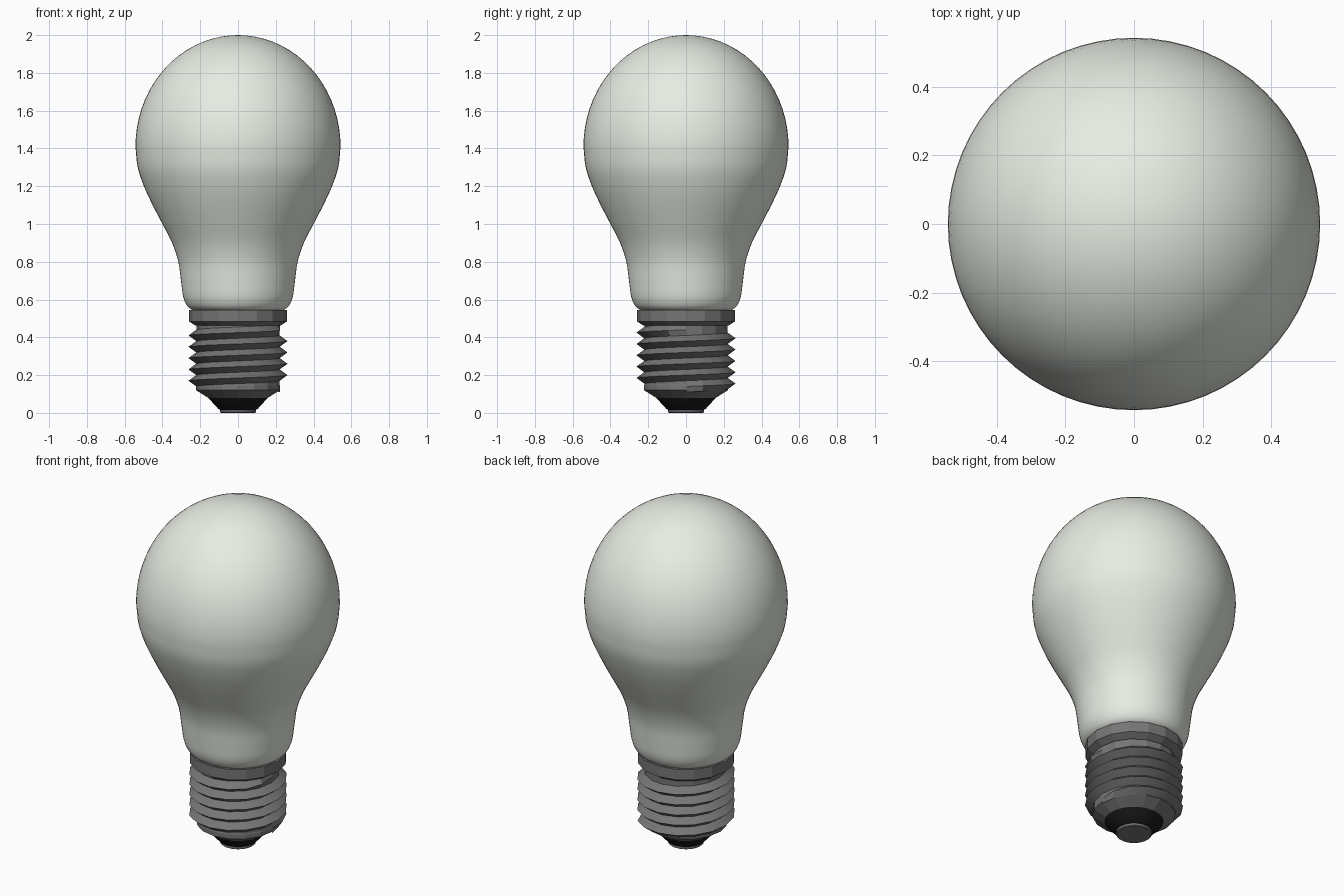
import bpy, bmesh, math
from mathutils import Vector

if "Cube" in bpy.data.objects:
    bpy.data.objects.remove(bpy.data.objects["Cube"])


def material(name, col):
    m = bpy.data.materials.new(name)
    m.diffuse_color = (*col, 1)
    m.use_nodes = True
    m.node_tree.nodes["Principled BSDF"].inputs["Base Color"].default_value = m.diffuse_color
    return m


def finish(name, bm, mat, smooth_angle=None):
    bmesh.ops.recalc_face_normals(bm, faces=bm.faces)
    me = bpy.data.meshes.new(name)
    bm.to_mesh(me)
    bm.free()
    me.materials.append(mat)
    ob = bpy.data.objects.new(name, me)
    bpy.context.collection.objects.link(ob)
    if smooth_angle:
        bpy.ops.object.select_all(action='DESELECT')
        ob.select_set(True)
        bpy.context.view_layer.objects.active = ob
        bpy.ops.object.shade_smooth_by_angle(angle=math.radians(smooth_angle))
    return ob


def lathe(name, profile, sides, mat, smooth_angle=None):
    """Revolve (radius, z) points about z; radius 0 makes a pole, open ends are capped."""
    bm = bmesh.new()
    rings = []
    for r, z in profile:
        if r < 1e-5:
            rings.append([bm.verts.new((0, 0, z))])
        else:
            rings.append([bm.verts.new((r * math.cos(math.tau * i / sides),
                                        r * math.sin(math.tau * i / sides), z))
                          for i in range(sides)])
    for a, b in zip(rings, rings[1:]):
        for i in range(sides):
            j = (i + 1) % sides
            if len(b) == 1:
                bm.faces.new((a[i], a[j], b[0]))
            else:
                bm.faces.new((a[i], a[j], b[j], b[i]))
    for ring in (rings[0], rings[-1]):
        if len(ring) > 1:
            bm.faces.new(ring)
    return finish(name, bm, mat, smooth_angle)


def spline(points, steps):
    """Catmull-Rom curve through the points."""
    p = [Vector(q) for q in points]
    p = [2 * p[0] - p[1]] + p + [2 * p[-1] - p[-2]]
    out = []
    for a, b, c, d in zip(p, p[1:], p[2:], p[3:]):
        for k in range(steps):
            t = k / steps
            out.append(0.5 * (2 * b + (c - a) * t + (2 * a - 5 * b + 4 * c - d) * t ** 2
                              + (3 * b - a - 3 * c + d) * t ** 3))
    return out + [p[-2]]


white = material("frosted_white", (0.8, 0.84, 0.77))
metal = material("grey_metal", (0.18, 0.18, 0.18))
dark = material("black_insulator", (0.01, 0.01, 0.01))
SIDES = 16

# Glass envelope: flowing neck, then an elliptical dome
neck = [(0.235, 0.54), (0.268, 0.565), (0.29, 0.615), (0.302, 0.70), (0.316, 0.80),
        (0.349, 0.90), (0.40, 1.0), (0.452, 1.1), (0.498, 1.2), (0.531, 1.3), (0.543, 1.41)]
dome = [(0.543 * math.cos(math.radians(a)), 1.41 + 0.59 * math.sin(math.radians(a)))
        for a in range(5, 91, 5)]
lathe("glass_bulb", spline(neck, 4) + dome, 64, white, 60)

# Faceted collar under the glass
lathe("collar", [(0.225, 0.462), (0.26, 0.485), (0.26, 0.546)], SIDES, metal)

# Metal sleeve with tapered foot
lathe("sleeve", [(0.155, 0.078), (0.222, 0.12), (0.222, 0.145), (0.22, 0.15), (0.22, 0.47)],
      SIDES, metal)

# Screw thread: five turns of a V-shaped ridge, fading out at both ends
bm = bmesh.new()
turns, pitch, start = 5, 0.06, 0.14
n = turns * SIDES
rows = []
for i in range(n + 1):
    ang = math.tau * i / SIDES
    z = start + pitch * i / SIDES
    fade = min(1, i / 2, (n - i) / 2)
    crest = 0.221 + 0.041 * fade
    rows.append([bm.verts.new((r * math.cos(ang), r * math.sin(ang), z + dz))
                 for r, dz in ((0.221, -pitch / 2), (crest, 0), (0.221, pitch / 2))])
for a, b in zip(rows, rows[1:]):
    for k in range(2):
        bm.faces.new((a[k], b[k], b[k + 1], a[k + 1]))
finish("screw_thread", bm, metal, 30)

# Black insulator cone and bottom contact
lathe("insulator", [(0.09, 0.014), (0.105, 0.022), (0.158, 0.08)], 32, dark, 30)
lathe("bottom_contact", [(0.09, 0.0), (0.095, 0.004), (0.095, 0.016)], 32, metal, 30)
